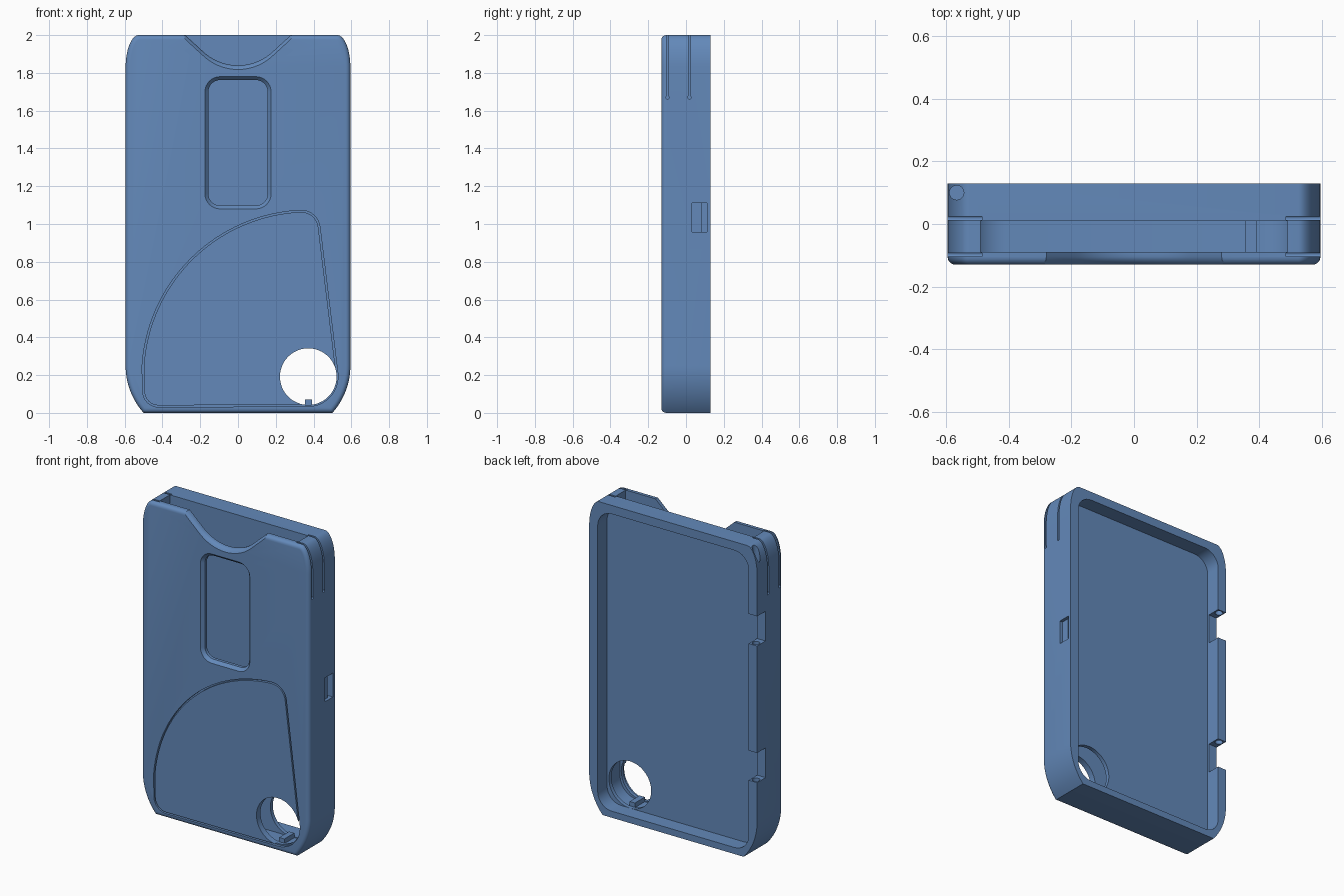
import bpy, bmesh
from math import sin, cos, pi, asin
from mathutils import Vector

if "Cube" in bpy.data.objects:
    bpy.data.objects.remove(bpy.data.objects["Cube"])


def loft(name, rings, loop=False):
    """Skin a list of 3D rings; cap the ends unless they loop round."""
    bm = bmesh.new()
    vs = [[bm.verts.new(p) for p in r] for r in rings]
    n = len(rings[0])
    for i in range(len(vs) if loop else len(vs) - 1):
        a, b = vs[i], vs[(i + 1) % len(vs)]
        for k in range(n):
            bm.faces.new((a[k], a[(k + 1) % n], b[(k + 1) % n], b[k]))
    if not loop:
        bm.faces.new(vs[0])
        bm.faces.new(vs[-1])
    bmesh.ops.recalc_face_normals(bm, faces=bm.faces)
    me = bpy.data.meshes.new(name)
    bm.to_mesh(me)
    bm.free()
    me.materials.append(blue)
    ob = bpy.data.objects.new(name, me)
    bpy.context.collection.objects.link(ob)
    return ob


def at_y(pts, y):
    return [(x, y, z) for x, z in pts]


def prism(name, pts, y0, y1):
    return loft(name, [at_y(pts, y0), at_y(pts, y1)])


def box(name, x0, x1, y0, y1, z0, z1):
    return prism(name, [(x0, z0), (x1, z0), (x1, z1), (x0, z1)], y0, y1)


def arc(cx, cz, r, a0, a1, n, rz=None):
    rz = rz or r
    return [(cx + r * cos(a0 + (a1 - a0) * i / n), cz + rz * sin(a0 + (a1 - a0) * i / n))
            for i in range(n + 1)]


def mirrored(half):
    """Close a right-hand profile running bottom to top."""
    return half + [(-x, z) for x, z in reversed(half)]


def round_rect(x0, x1, z0, z1, r, n=8):
    return (arc(x1 - r, z0 + r, r, -pi / 2, 0, n) + arc(x1 - r, z1 - r, r, 0, pi / 2, n) +
            arc(x0 + r, z1 - r, r, pi / 2, pi, n) + arc(x0 + r, z0 + r, r, pi, 1.5 * pi, n))


def offset(pts, d):
    out = []
    for i, p in enumerate(pts):
        t = Vector(pts[(i + 1) % len(pts)]) - Vector(pts[i - 1])
        t.normalize()
        out.append((p[0] + t.y * d, p[1] - t.x * d))
    return out


blue = bpy.data.materials.new("blue_plastic")
blue.diffuse_color = (0.125, 0.25, 0.49, 1)
blue.use_nodes = True
blue.node_tree.nodes["Principled BSDF"].inputs["Base Color"].default_value = blue.diffuse_color

# Case body with a filleted front edge
R = 0.376
half = arc(0.595 - R, 0.25, R, -asin(0.25 / R), 0, 16)
half += arc(0.525, 1.83, 0.07, 0, pi / 2, 16, rz=0.17)
body = prism("case_body", mirrored(half), -0.13, 0.13)
bm = bmesh.new()
bm.from_mesh(body.data)
front = [e for e in bm.edges if all(v.co.y < -0.12 for v in e.verts)]
bmesh.ops.bevel(bm, geom=front, offset=0.025, segments=5, profile=0.5, affect='EDGES')
bm.to_mesh(body.data)
bm.free()

cuts = []

# Card pocket, narrowed by the spring clips at its mouth
half = arc(0.41, 0.16, 0.12, -pi / 2, 0, 10) + [(0.53, 1.88), (0.49, 1.93), (0.49, 2.1)]
cuts.append(prism("card_pocket", mirrored(half), -0.09, 0.01))

# Rear tray
cuts.append(prism("rear_tray", round_rect(-0.535, 0.535, 0.042, 1.945, 0.1), 0.035, 0.2))

# Thumb notch: sloping sides, round bottom and a rounded front edge
R = 0.27
curve = arc(0, 1.84 + R, R, -pi / 2, -pi / 4, 8)
notch = mirrored(curve + [(0.285, 2.005), (0.38, 2.1)])
notch.pop()
rings = []
for y, d in ((-0.2, 0.022), (-0.13, 0.022), (-0.123, 0.012), (-0.115, 0.004), (-0.105, 0), (-0.05, 0)):
    rings.append([(x, y, z - d) for x, z in notch])
cuts.append(loft("thumb_notch", [[r for r in ring] for ring in rings]))

# Push window with an eased front edge
outer = round_rect(-0.175, 0.175, 1.08, 1.78, 0.08)
inner = round_rect(-0.157, 0.157, 1.098, 1.762, 0.062)
cuts.append(loft("push_window", [at_y(outer, -0.2), at_y(outer, -0.13),
                                 at_y(inner, -0.11), at_y(inner, -0.05)]))

# Round through hole
cx, cz = 0.372, 0.192
cuts.append(prism("ring_hole", arc(cx, cz, 0.15, 0, 2 * pi * 47 / 48, 47), -0.2, 0.1))

# Fan shaped groove on the front
fan = arc(-0.42, 0.115, 0.08, -pi / 2, -pi, 8)
fan += arc(cx, cz, 0.877, pi - 0.06, pi / 2 + 0.05, 36)
fan += arc(0.335, 0.973, 0.095, pi / 2, 0.12, 8)
fan += arc(cx, cz, 0.153, 0.12, -pi / 2, 12)
a, b = offset(fan, 0.0045), offset(fan, -0.0045)
cuts.append(loft("fan_groove", [at_y(a, -0.2), at_y(a, -0.112),
                                at_y(b, -0.112), at_y(b, -0.2)], loop=True))

# Spring slits on both sides, each with a round end
for s in (-1, 1):
    for y in (-0.098, 0.018):
        key = [(y - 0.006, 2.1)] + arc(y, 1.67, 0.009, pi * 0.73, pi * 2.27, 10) + [(y + 0.006, 2.1)]
        cuts.append(loft("spring_slit", [[(s * x, p, z) for p, z in key] for x in (0.485, 0.7)]))

# Hinge notches and pin bore on the left edge
for z in (1.375, 0.5):
    cuts.append(box("hinge_notch", -0.7, -0.5, 0.045, 0.2, z, z + 0.19))
bore = arc(-0.566, 0.1, 0.023, 0, 2 * pi * 19 / 20, 19)
cuts.append(loft("pin_bore", [[(x, y, z) for x, y in bore] for z in (0.42, 2.1)]))

# Stepped latch recess on the right edge
cuts.append(box("latch_recess", 0.575, 0.7, 0.032, 0.11, 0.957, 1.11))
cuts.append(box("latch_step", 0.555, 0.7, 0.085, 0.11, 0.957, 1.11))

# Carve the body
bpy.context.view_layer.objects.active = body
for c in cuts:
    m = body.modifiers.new(c.name, 'BOOLEAN')
    m.operation = 'DIFFERENCE'
    m.solver = 'EXACT'
    m.object = c
    bpy.ops.object.modifier_apply(modifier=m.name)
    bpy.data.objects.remove(c, do_unlink=True)

# Small tab at the foot of the hole
box("hole_tab", 0.355, 0.392, -0.09, 0.01, 0.03, 0.07)

bpy.ops.object.select_all(action='DESELECT')
body.select_set(True)
bpy.context.view_layer.objects.active = body
bpy.ops.object.shade_smooth_by_angle(angle=0.5)
